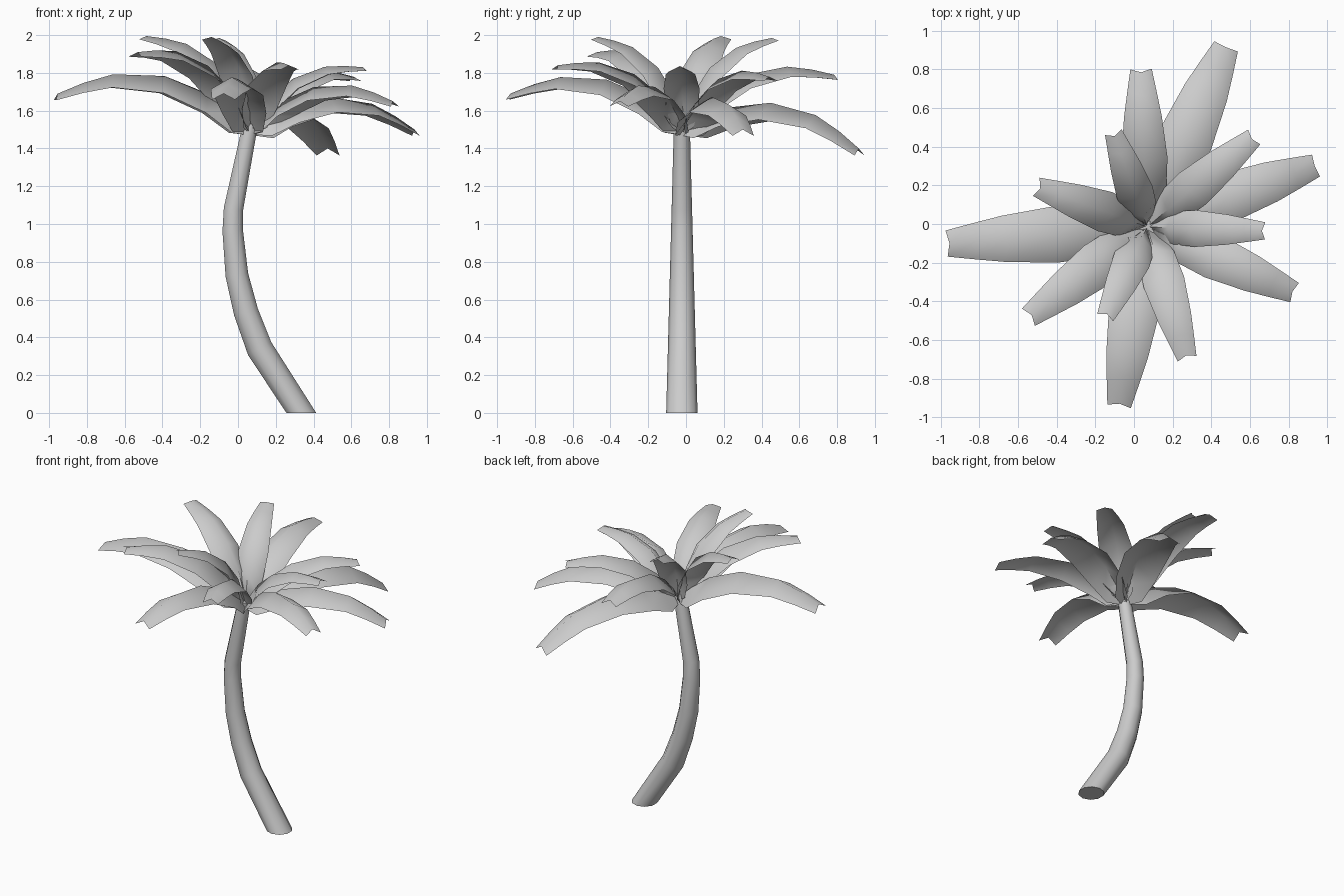
import bpy, bmesh
from math import sin, cos, pi, radians
from mathutils import Vector

if "Cube" in bpy.data.objects:
    bpy.data.objects.remove(bpy.data.objects["Cube"])


def make_object(name, bm, angle):
    me = bpy.data.meshes.new(name)
    bm.to_mesh(me)
    bm.free()
    ob = bpy.data.objects.new(name, me)
    bpy.context.collection.objects.link(ob)
    bpy.ops.object.select_all(action='DESELECT')
    bpy.context.view_layer.objects.active = ob
    ob.select_set(True)
    bpy.ops.object.shade_smooth_by_angle(angle=radians(angle))
    return ob


# Trunk: tapered tube swept along a bent path in the xz plane
PATH = [(0.335, 0), (0.115, 0.34), (0.042, 0.535), (-0.006, 0.73),
        (-0.028, 0.965), (-0.024, 1.08), (0.05, 1.45), (0.066, 1.53)]
SIDES = 10
bm = bmesh.new()
rings = []
for i, (x, z) in enumerate(PATH):
    a = Vector(PATH[max(i - 1, 0)])
    b = Vector(PATH[min(i + 1, len(PATH) - 1)])
    t = (b - a).normalized() if i else Vector((0, 1))   # foot is cut level
    r = 0.083 - 0.041 * z / 1.53
    ring = []
    for k in range(SIDES):
        u = 2 * pi * (k + 0.5) / SIDES
        c, s = r * cos(u), r * sin(u)
        ring.append(bm.verts.new((x + c * t.y, -0.022 + s, z - c * t.x)))
    rings.append(ring)
for lo, hi in zip(rings, rings[1:]):
    for k in range(SIDES):
        n = (k + 1) % SIDES
        bm.faces.new((lo[k], lo[n], hi[n], hi[k]))
bm.faces.new(rings[0][::-1])
bm.faces.new(rings[-1])
make_object("trunk", bm, 40)

# Frond template along its chord: position, rise of midrib, half width, edge drop
STATIONS = [(0.0, 0.0, 0.012, 0.03), (0.10, 0.065, 0.085, 0.10),
            (0.25, 0.14, 0.125, 0.10), (0.48, 0.187, 0.14, 0.088),
            (0.74, 0.148, 0.115, 0.068), (0.88, 0.078, 0.09, 0.052),
            (1.0, 0.0, 0.065, 0.036)]
CROWN = Vector((0.068, -0.015, 1.5))


def frond(name, tip):
    chord = Vector(tip) - CROWN
    size = chord.length
    along = chord.normalized()
    side = Vector((0, 0, 1)).cross(along).normalized()
    up = along.cross(side)
    bm = bmesh.new()
    rows = []
    for s, h, w, d in STATIONS:
        mid = CROWN + (along * s + up * h) * size
        low = up * (-d * size) + along * (0.008 * size if s == 1.0 else 0)
        rows.append([bm.verts.new(mid + low - side * w * size),
                     bm.verts.new(mid),
                     bm.verts.new(mid + low + side * w * size)])
    for p, q in zip(rows, rows[1:]):
        for k in (0, 1):
            bm.faces.new((p[k], q[k], q[k + 1], p[k + 1]))
    make_object(name, bm, 75)


# Fronds: midrib tip of each leaf around the crown
TIPS = [(0.475, 0.915, 1.40), (0.935, 0.30, 1.50), (0.82, -0.35, 1.65),
        (0.662, -0.035, 1.83), (0.61, 0.44, 1.78), (0.037, 0.785, 1.79),
        (-0.10, 0.455, 1.985), (-0.485, 0.185, 1.995), (-0.955, -0.10, 1.69),
        (-0.14, -0.465, 1.99), (-0.53, -0.47, 1.91), (-0.075, -0.93, 1.69),
        (0.27, -0.68, 1.84)]
for i, tip in enumerate(TIPS):
    frond(f"frond_{i + 1}", tip)
